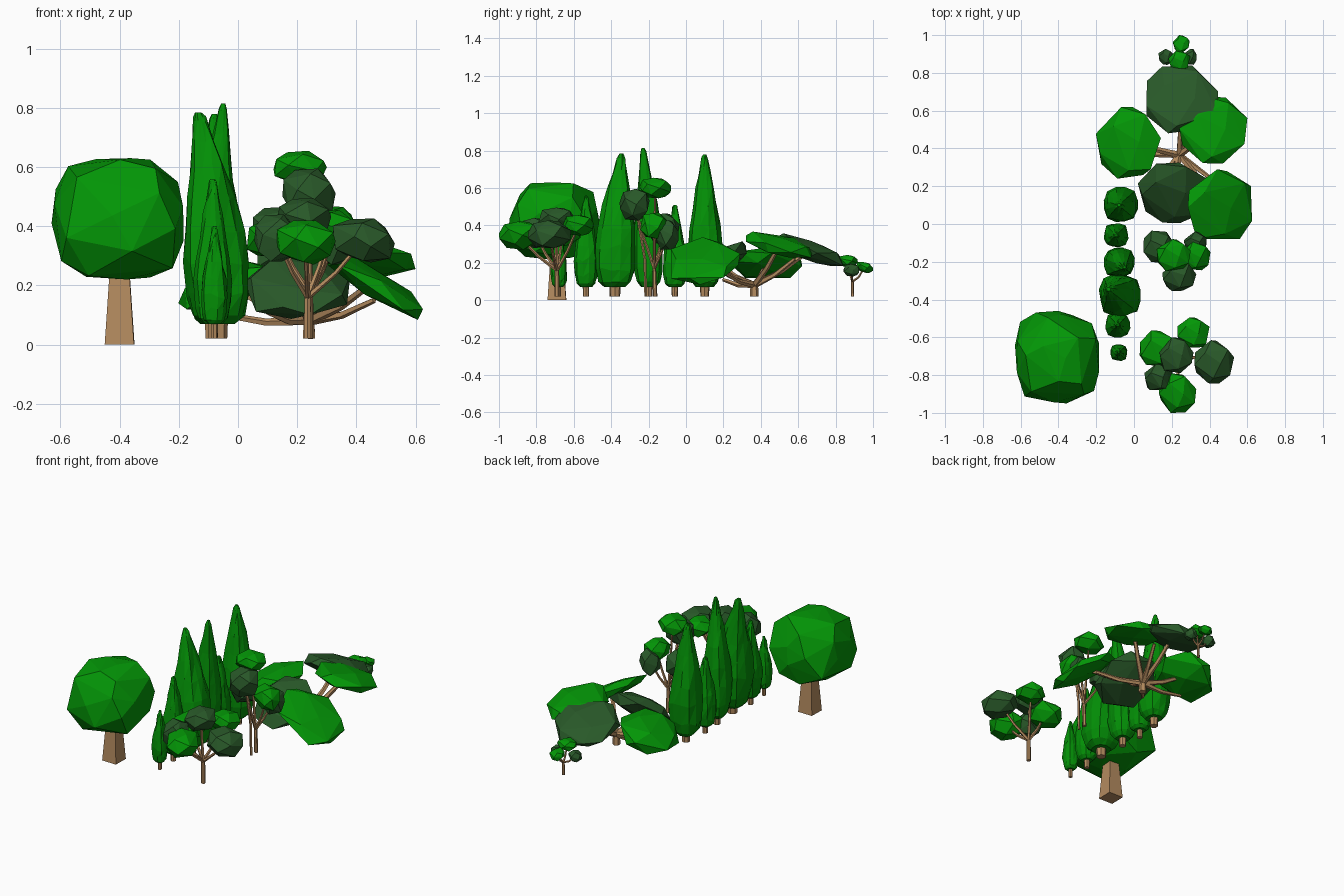
import bpy, bmesh, math, random
from mathutils import Vector

if "Cube" in bpy.data.objects:
    bpy.data.objects.remove(bpy.data.objects["Cube"])

random.seed(7)


def material(name, rgb):
    m = bpy.data.materials.new(name)
    m.diffuse_color = (*rgb, 1)
    m.use_nodes = True
    m.node_tree.nodes["Principled BSDF"].inputs["Base Color"].default_value = m.diffuse_color
    return m


GREEN = material("leaf_green", (0.001, 0.31, 0.002))
DARK = material("leaf_dark", (0.022, 0.10, 0.022))
CYPRESS = material("cypress_green", (0.001, 0.28, 0.002))
BARK = material("bark", (0.46, 0.26, 0.115))


def finish(bm, name, mat):
    bmesh.ops.recalc_face_normals(bm, faces=bm.faces)
    me = bpy.data.meshes.new(name)
    bm.to_mesh(me)
    bm.free()
    me.materials.append(mat)
    ob = bpy.data.objects.new(name, me)
    bpy.context.collection.objects.link(ob)
    return ob


def clump(name, mat, c, half, slope=(0, 0), n=17, power=2.7, taper=0.0):
    """Faceted leaf mass: hull of jittered points on a superellipsoid, sheared to tilt."""
    pts = []
    for i in range(n):
        z = 1 - 2 * (i + 0.5) / n
        a = i * 2.39996 + random.uniform(-0.25, 0.25)
        r = math.sqrt(1 - z * z)
        d = Vector((r * math.cos(a), r * math.sin(a), z))
        k = sum(abs(v) ** power for v in d) ** (-1 / power)
        pts.append(d * k * random.uniform(0.95, 1.05))
    # fit exactly to the requested box
    lo = [min(p[k] for p in pts) for k in range(3)]
    hi = [max(p[k] for p in pts) for k in range(3)]
    bm = bmesh.new()
    for p in pts:
        x, y, z = [((p[k] - lo[k]) / (hi[k] - lo[k]) * 2 - 1) * half[k] for k in range(3)]
        s = 1 - taper * max(0, z / half[2])
        z += slope[0] * x + slope[1] * y
        bm.verts.new((c[0] + x * s, c[1] + y * s, c[2] + z))
    bmesh.ops.convex_hull(bm, input=bm.verts)
    loose = [v for v in bm.verts if not v.link_faces]
    bmesh.ops.delete(bm, geom=loose, context='VERTS')
    return finish(bm, name, mat)


def tube(bm, path, r0, r1, sides=6):
    """Tapered tube through a path."""
    path = [Vector(p) for p in path]
    rings = []
    for i, p in enumerate(path):
        d = (path[min(i + 1, len(path) - 1)] - path[max(i - 1, 0)]).normalized()
        u = d.cross(Vector((0.02, 1, 0.05)) if abs(d.y) < 0.9 else Vector((1, 0, 0))).normalized()
        w = d.cross(u)
        r = r0 + (r1 - r0) * i / (len(path) - 1)
        rings.append([bm.verts.new(p + (u * math.cos(a) + w * math.sin(a)) * r)
                      for a in [math.tau * (k + 0.5) / sides for k in range(sides)]])
    for a, b in zip(rings, rings[1:]):
        for k in range(sides):
            bm.faces.new((a[k], a[(k + 1) % sides], b[(k + 1) % sides], b[k]))
    bm.faces.new(rings[0])
    bm.faces.new(rings[-1])


def branched_wood(name, base, fork, ends, r):
    """Trunk up to a fork, then one bent branch per end point."""
    bm = bmesh.new()
    tube(bm, [base, fork], r, r * 0.85)
    f = Vector(fork)
    for e in ends:
        e = Vector(e)
        mid = f.lerp(e, 0.5) + Vector((0, 0, -0.015))
        tube(bm, [f, mid, e], r * 0.75, r * 0.45, 5)
    finish(bm, name, BARK)


def cypress(i, x, y, rad, top, tip=(0, 0), bottom=0.07):
    """Full spindle of foliage with vertical ridges, on a short trunk."""
    prof = [(0, .5), (.04, .78), (.13, .94), (.3, 1), (.45, .9), (.6, .71), (.74, .52), (.87, .33), (.96, .2), (1, .09)]
    n = 12
    bm = bmesh.new()
    rings = []
    for j, (t, k) in enumerate(prof):
        ring = []
        for s in range(n):
            a = math.tau * (s + 0.5) / n
            sq = (abs(math.cos(a)) ** 3 + abs(math.sin(a)) ** 3) ** (-1 / 3)
            r = rad * k * sq * random.uniform(0.91, 1.02)
            z = bottom + (top - bottom) * t + (random.uniform(-.015, .015) if 1 < j < 9 else 0)
            ring.append(bm.verts.new((x + tip[0] * t * t + r * math.cos(a),
                                      y + tip[1] * t * t + r * math.sin(a), z)))
        rings.append(ring)
    for a, b in zip(rings, rings[1:]):
        for s in range(n):
            q = (a[s], a[(s + 1) % n], b[(s + 1) % n], b[s])
            bm.faces.new((q[0], q[1], q[2]))
            bm.faces.new((q[0], q[2], q[3]))
    bm.faces.new(rings[0])
    bm.faces.new(rings[-1])
    finish(bm, f"cypress_foliage_{i}", CYPRESS)
    bm = bmesh.new()
    tube(bm, [(x, y, 0.02), (x, y, bottom + 0.03)], rad * 0.25, rad * 0.28, 7)
    finish(bm, f"cypress_trunk_{i}", BARK)


def leafy_tree(name, base, fork, r, clumps):
    """Branched tree; each clump is (material, centre, half size, slope)."""
    branched_wood(name + "_wood", base, fork, [c for _, c, _, _ in clumps], r)
    for i, (mat, c, half, slope) in enumerate(clumps):
        clump(f"{name}_leaves_{i}", mat, c, half, slope)


# big round tree
bm = bmesh.new()
tube(bm, [(-0.4, -0.69, 0), (-0.4, -0.69, 0.3)], 0.07, 0.042, 4)
finish(bm, "round_tree_trunk", BARK)
clump("round_tree_crown", GREEN, (-0.405, -0.705, 0.425), (0.225, 0.245, 0.205),
      n=32, power=3.6, taper=0.12)

# row of cypresses
for i, args in enumerate([
        (-0.07, 0.10, 0.095, 0.78, (-0.01, 0)),
        (-0.095, -0.06, 0.066, 0.51, (0, 0)),
        (-0.08, -0.20, 0.082, 0.815, (0.03, -0.03)),
        (-0.065, -0.38, 0.114, 0.785, (-0.07, 0.035)),
        (-0.085, -0.535, 0.066, 0.56, (0, 0)),
        (-0.08, -0.68, 0.045, 0.40, (0, 0))]):
    cypress(i, *args)

# front tree
O = (0, 0)
leafy_tree("front_tree", (0.235, -0.69, 0.02), (0.235, -0.69, 0.16), 0.014, [
    (GREEN, (0.13, -0.66, 0.36), (0.10, 0.095, 0.07), O),
    (GREEN, (0.315, -0.575, 0.40), (0.085, 0.08, 0.055), O),
    (DARK, (0.225, -0.695, 0.43), (0.09, 0.095, 0.065), O),
    (DARK, (0.425, -0.73, 0.355), (0.105, 0.115, 0.075), (-0.1, 0)),
    (DARK, (0.13, -0.81, 0.36), (0.075, 0.07, 0.08), O),
    (GREEN, (0.23, -0.895, 0.345), (0.10, 0.105, 0.075), O)])

# middle tree
leafy_tree("middle_tree", (0.245, -0.165, 0.02), (0.245, -0.17, 0.17), 0.012, [
    (GREEN, (0.21, -0.165, 0.60), (0.09, 0.085, 0.055), O),
    (DARK, (0.24, -0.275, 0.51), (0.09, 0.08, 0.085), O),
    (DARK, (0.13, -0.12, 0.38), (0.08, 0.085, 0.085), O),
    (DARK, (0.325, -0.1, 0.35), (0.06, 0.06, 0.08), O),
    (GREEN, (0.33, -0.17, 0.40), (0.075, 0.075, 0.07), (-0.2, 0))])

# second thin stem of the middle tree
bm = bmesh.new()
tube(bm, [(0.245, -0.215, 0.02), (0.245, -0.22, 0.22), (0.24, -0.26, 0.46)], 0.008, 0.008, 5)
finish(bm, "middle_tree_second_stem", BARK)

# low spreading tree with tilted leaf pads
leafy_tree("spreading_tree", (0.24, 0.365, 0.02), (0.24, 0.365, 0.08), 0.024, [
    (GREEN, (-0.03, 0.43, 0.2), (0.172, 0.19, 0.065), (0.3, 0)),
    (GREEN, (0.42, 0.5, 0.295), (0.18, 0.18, 0.05), (-0.14, -0.22)),
    (DARK, (0.255, 0.66, 0.265), (0.19, 0.18, 0.055), (0, -0.33)),
    (DARK, (0.2, 0.165, 0.2), (0.18, 0.16, 0.07), (0, 0.5)),
    (GREEN, (0.455, 0.105, 0.21), (0.17, 0.185, 0.048), (-0.6, 0.1))])
branched_wood("spreading_tree_low_branches", (0.24, 0.365, 0.05), (0.24, 0.365, 0.08),
              [(-0.05, 0.37, 0.10), (0.1, 0.2, 0.11), (0.46, 0.2, 0.15), (0.33, 0.58, 0.22)], 0.022)

# small back tree
leafy_tree("back_tree", (0.25, 0.89, 0.02), (0.25, 0.89, 0.10), 0.009, [
    (GREEN, (0.25, 0.955, 0.175), (0.045, 0.045, 0.028), (0, -0.2)),
    (GREEN, (0.24, 0.865, 0.21), (0.058, 0.052, 0.032), O),
    (DARK, (0.17, 0.885, 0.16), (0.04, 0.042, 0.035), O),
    (DARK, (0.3, 0.885, 0.16), (0.032, 0.042, 0.033), O)])
